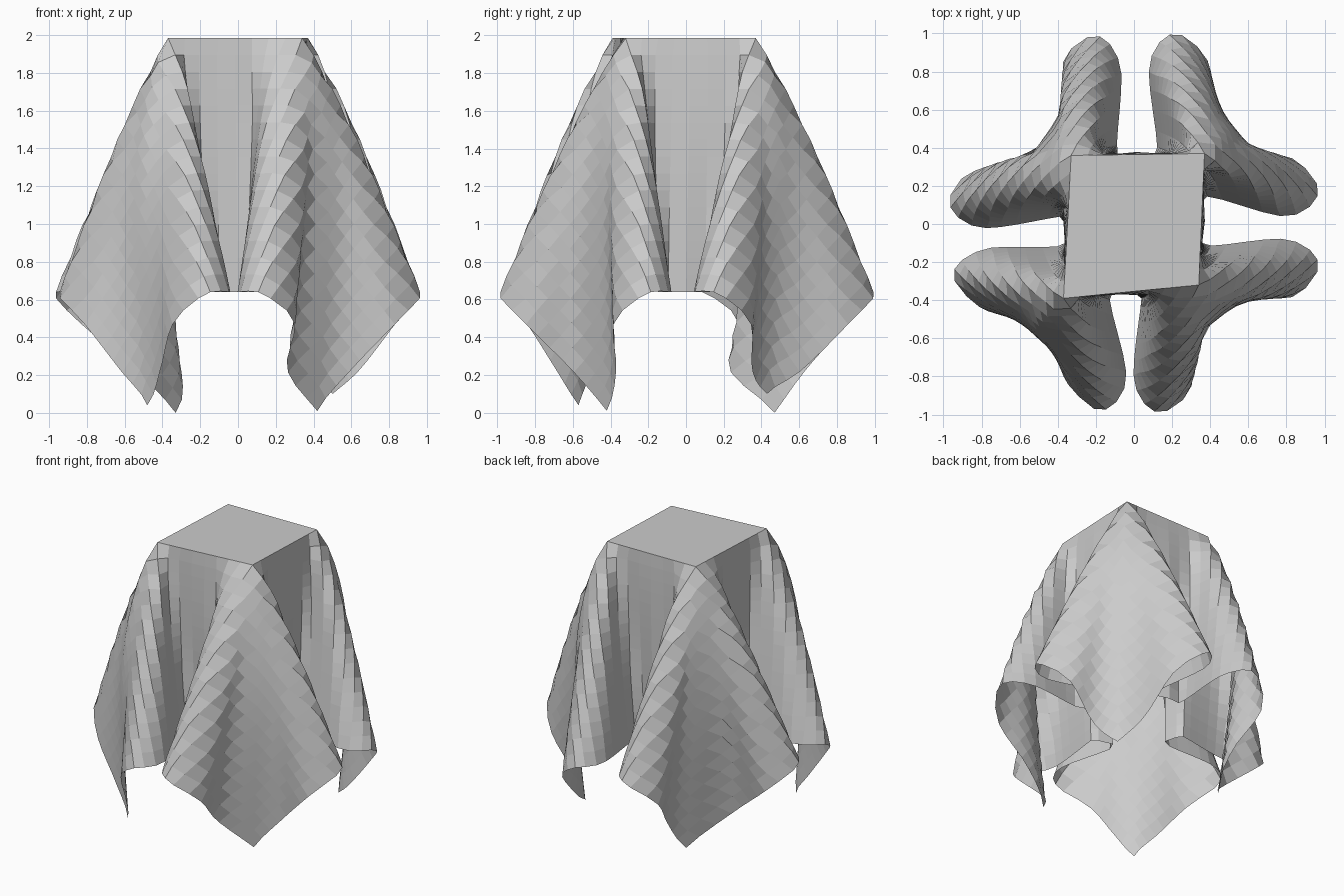
import bpy, bmesh, math
from mathutils import Vector

cube = bpy.data.objects.get("Cube")
if cube:
    bpy.data.objects.remove(cube)

TOP, HALF = 4, 19        # grid steps to the top edge and to the hem
STEP = 0.09
EDGE = TOP * STEP
RIM = 1.985

# Per corner: hem tip, x-side fold (along, out, root, neck), y-side fold, top corner shift
CORNERS = {
    (1, 1): ((.50, .43, .10), (.17, .97, .18, .35), (.21, 1.0, .15, .43), (.01, .01)),
    (1, -1): ((.42, .42, .01), (.21, .97, .14, .37), (.13, .99, .0, .26), (-.02, .04)),
    (-1, -1): ((.48, .57, .04), (.26, .95, .14, .50), (.17, .98, .16, .41), (-.01, -.03)),
    (-1, 1): ((.33, .47, .0), (.11, .97, .03, .23), (.20, .99, .11, .30), (.03, .0)),
}


def knots(t, corner, fold, x_side):
    """Outline of one half side at drop t: (cloth distance, along/out/height)."""
    ca, cb, cz = corner if not x_side else (corner[1], corner[0], corner[2])
    a, b, root, neck = fold
    start, foot = root + .11, max(.04, root * .8)
    mid = (start + EDGE) / 2
    ob = b - .13
    rows = [  # start along, hem cloth, hem point, bulge along and out
        (0, 0, (0, .36, .64), 0, .015),
        (start, foot + .01, (foot, .37, .64), 0, .015),
        (mid, .58, (a - .13, b - .17, .64), 0, .05),
        (EDGE, .85, (a, b, .63), .01, .04),
        (EDGE, 1.06, (a + .17, ob, .48), .03, .045),
        (EDGE, 1.42, (neck, ob + .57 * (cb - ob), .23), .08, .08),
        (EDGE, HALF * STEP, (ca, cb, cz), .105, .105),
    ]
    out = []
    swell = math.sin(math.pi * t ** .72)
    for a0, s1, hem, along, outward in rows:
        p = Vector((a0, EDGE, RIM)).lerp(Vector(hem), t)
        out.append((a0 + (s1 - a0) * t, p + swell * Vector((along, outward, 0))))
    return out


def spline(p0, p1, p2, p3, f):
    """Smooth curve through p1 and p2."""
    return 0.5 * (2 * p1 + (p2 - p0) * f + (2 * p0 - 5 * p1 + 4 * p2 - p3) * f ** 2
                  + (3 * p1 - p0 - 3 * p2 + p3) * f ** 3)


def shift(x, y):
    """Blend the small shifts of the four top corners."""
    fx = max(-1, min(1, x / EDGE))
    fy = max(-1, min(1, y / EDGE))
    total = Vector((0, 0, 0))
    for (sx, sy), data in CORNERS.items():
        w = (1 + sx * fx) * (1 + sy * fy) / 4
        total += w * Vector((*data[3], 0))
    return total


def drape(i, j):
    """Position of one cloth grid point after draping."""
    major, minor = max(abs(i), abs(j)), min(abs(i), abs(j))
    if major <= TOP:
        p = Vector((i * STEP, j * STEP, RIM))
        return p + shift(p.x, p.y)
    t = (major - TOP) / (HALF - TOP)
    sx, sy = (1 if i >= 0 else -1), (1 if j >= 0 else -1)
    x_side = abs(i) > abs(j)
    corner, x_fold, y_fold, _ = CORNERS[sx, sy]
    ks = knots(t, corner, x_fold if x_side else y_fold, x_side)
    s, pts = minor * STEP, [k[1] for k in ks]
    # Mirror past the middle and the corner, keeping the hem tip pointed
    first = Vector((-pts[1].x, pts[1].y, pts[1].z))
    last = Vector((pts[-2].y, pts[-2].x, 2 * pts[-1].z - pts[-2].z))
    pts = [first] + pts + [last]
    k = 0
    while k < len(ks) - 2 and s > ks[k + 1][0]:
        k += 1
    f = min(1, (s - ks[k][0]) / max(1e-6, ks[k + 1][0] - ks[k][0]))
    q = spline(*pts[k:k + 4], f)
    p = Vector((q.y * sx, q.x * sy, q.z) if x_side else (q.x * sx, q.y * sy, q.z))
    return p + shift(p.x, p.y) * (1 - t)


# Cloth draped over a square block
bm = bmesh.new()
span = range(-HALF, HALF + 1)
grid = {(i, j): bm.verts.new(drape(i, j)) for i in span for j in span}
for i in span[:-1]:
    for j in span[:-1]:
        bm.faces.new([grid[i, j], grid[i + 1, j], grid[i + 1, j + 1], grid[i, j + 1]])
mesh = bpy.data.meshes.new("draped_cloth")
bm.to_mesh(mesh)
bm.free()
cloth = bpy.data.objects.new("draped_cloth", mesh)
bpy.context.collection.objects.link(cloth)

# Plain grey fabric
grey = bpy.data.materials.new("grey_fabric")
grey.use_nodes = True
colour = (0.6, 0.6, 0.6, 1)
grey.diffuse_color = colour
grey.node_tree.nodes["Principled BSDF"].inputs["Base Color"].default_value = colour
mesh.materials.append(grey)
